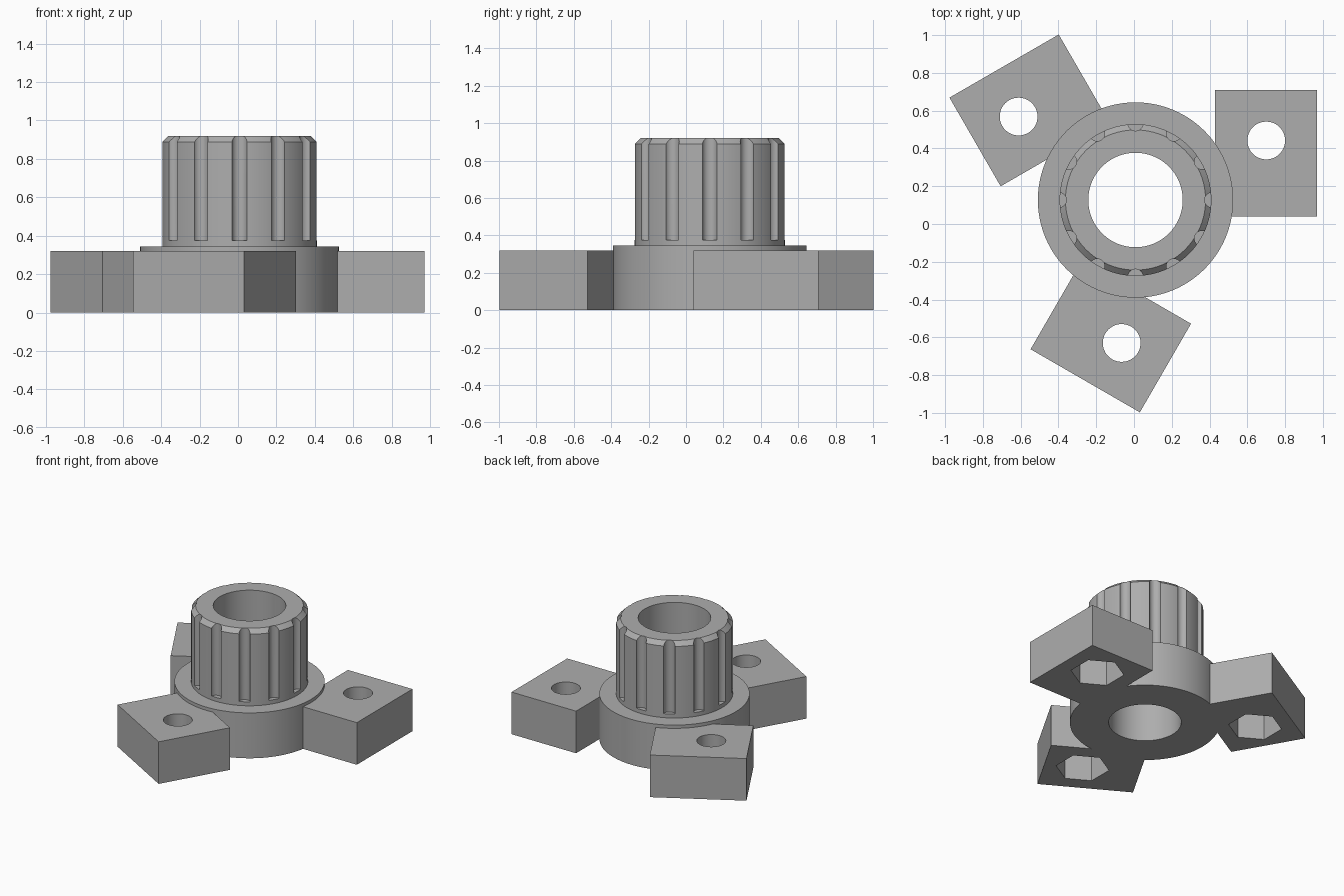
import bpy, bmesh
from math import radians, cos, sin, pi
from mathutils import Matrix, Vector

if "Cube" in bpy.data.objects:
    bpy.data.objects.remove(bpy.data.objects["Cube"])

# Single flat colour
COLOUR = (0.42, 0.42, 0.42, 1)
grey = bpy.data.materials.new("plain grey")
grey.use_nodes = True
grey.diffuse_color = COLOUR
grey.node_tree.nodes["Principled BSDF"].inputs["Base Color"].default_value = COLOUR

HUB = Vector((0.008, 0.127, 0))
HUB_R, BORE_R, SPLINE_R = 0.517, 0.25, 0.402
FLANGE_Z, TOP_Z, ARM_Z = 0.345, 0.92, 0.32
CHAMFER = 0.031


def make(name, bm):
    bmesh.ops.recalc_face_normals(bm, faces=bm.faces)
    mesh = bpy.data.meshes.new(name)
    bm.to_mesh(mesh)
    bm.free()
    mesh.materials.append(grey)
    obj = bpy.data.objects.new(name, mesh)
    bpy.context.collection.objects.link(obj)
    return obj


def add_prism(bm, centre, radius, z0, z1, sides, turn=0.0):
    place = Matrix.Translation((centre[0], centre[1], (z0 + z1) / 2)) @ Matrix.Rotation(turn, 4, "Z")
    bmesh.ops.create_cone(bm, cap_ends=True, segments=sides, radius1=radius,
                          radius2=radius, depth=z1 - z0, matrix=place)


def cut(obj, bm):
    """Subtract the solids in bm from obj and bake the result."""
    cutter = make("cutter", bm)
    cutter.hide_render = True
    mod = obj.modifiers.new("cut", "BOOLEAN")
    mod.operation, mod.solver, mod.object = "DIFFERENCE", "EXACT", cutter
    bpy.context.view_layer.objects.active = obj
    bpy.ops.object.modifier_apply(modifier=mod.name)
    bpy.data.objects.remove(cutter)


def smooth(obj):
    bpy.ops.object.select_all(action="DESELECT")
    obj.select_set(True)
    bpy.context.view_layer.objects.active = obj
    bpy.ops.object.shade_smooth_by_angle(angle=radians(25))


# Hub: closed profile (radius, height) revolved about the bore axis
profile = [(BORE_R, 0), (HUB_R, 0), (HUB_R, FLANGE_Z), (SPLINE_R, FLANGE_Z),
           (SPLINE_R, TOP_Z - CHAMFER), (SPLINE_R - CHAMFER, TOP_Z), (BORE_R, TOP_Z)]
STEPS = 96
bm = bmesh.new()
rings = [[bm.verts.new((r * cos(2 * pi * i / STEPS), r * sin(2 * pi * i / STEPS), z))
          for r, z in profile] for i in range(STEPS)]
for i in range(STEPS):
    a, b = rings[i], rings[(i + 1) % STEPS]
    for j in range(len(profile)):
        k = (j + 1) % len(profile)
        bm.faces.new((a[j], b[j], b[k], a[k]))
hub = make("splined_hub", bm)

# Twelve round grooves around the spline
bm = bmesh.new()
for i in range(12):
    angle = radians(30 * i)
    add_prism(bm, (0.406 * cos(angle), 0.406 * sin(angle)), 0.04, 0.375, 1.0, 24)
cut(hub, bm)
hub.location = HUB
smooth(hub)

# Three mounting lugs, each with a screw hole and a hexagonal nut pocket
X0, X1, Y0, Y1 = 0.42, 0.962, -0.086, 0.582
HOLE = (0.692, 0.315)
for n, side in enumerate(("left", "right", "front")):
    bm = bmesh.new()
    bmesh.ops.create_cube(bm, size=1, matrix=Matrix.Translation(
        ((X0 + X1) / 2, (Y0 + Y1) / 2, ARM_Z / 2)) @ Matrix.Diagonal((X1 - X0, Y1 - Y0, ARM_Z, 1)))
    lug = make(side + "_lug", bm)
    for centre, radius, z0, z1, sides, turn in (
            ((0, 0), HUB_R - 0.003, -0.1, 0.5, STEPS, 0),
            (HOLE, 0.1, -0.1, 0.5, 48, 0),
            (HOLE, 0.185, -0.1, 0.2, 6, 0)):
        bm = bmesh.new()
        add_prism(bm, centre, radius, z0, z1, sides, turn)
        cut(lug, bm)
    lug.location = HUB
    lug.rotation_euler.z = radians(120 * n)
    smooth(lug)
